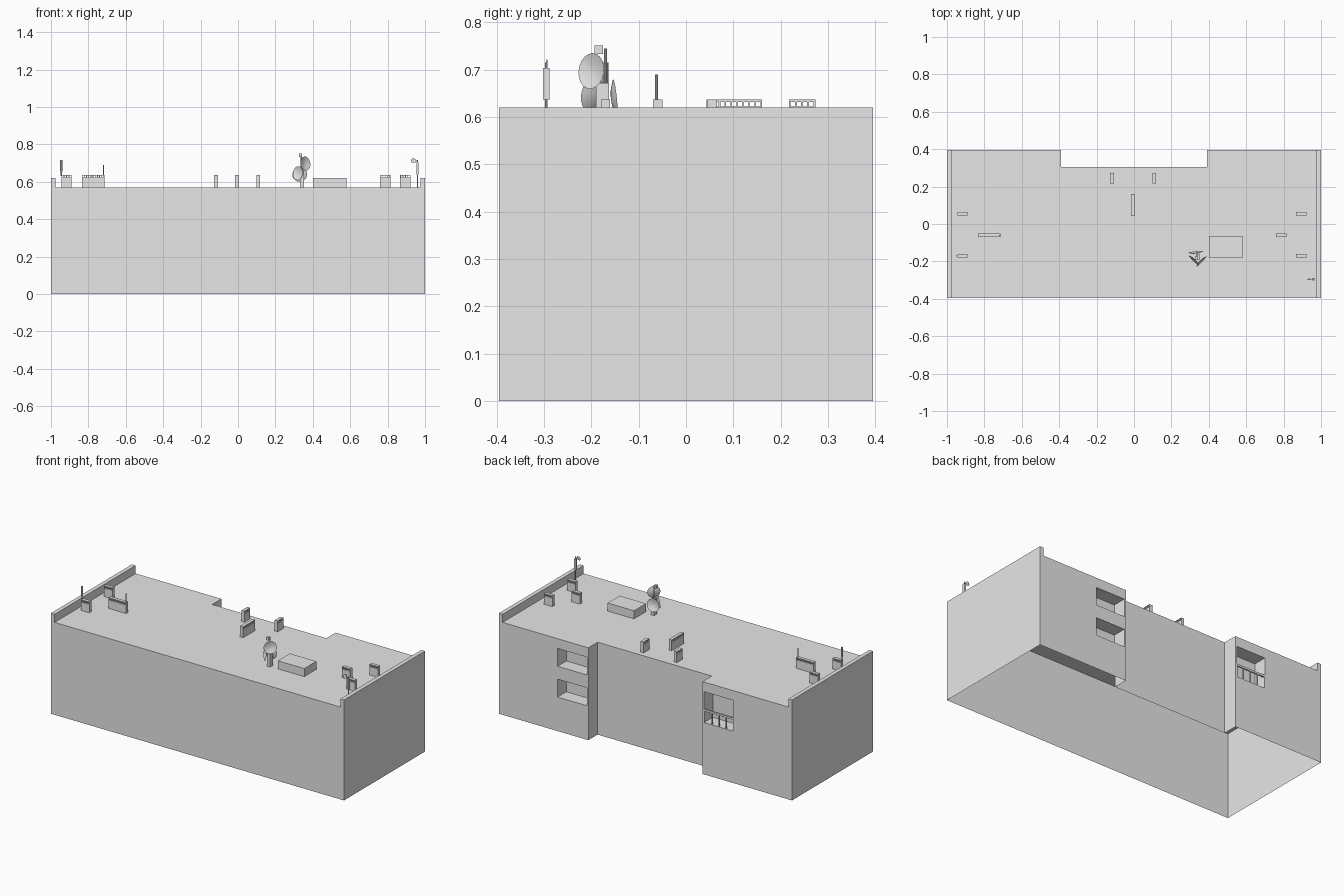
import bpy, bmesh
from mathutils import Vector

cube = bpy.data.objects.get("Cube")
if cube:
    bpy.data.objects.remove(cube, do_unlink=True)

grey = bpy.data.materials.new("plain_grey")
grey.use_nodes = True
tone = (0.8, 0.8, 0.8, 1)
grey.diffuse_color = tone
grey.node_tree.nodes["Principled BSDF"].inputs["Base Color"].default_value = tone

ROOF, CEILING, BACK, NOTCH = 0.57, 0.53, 0.395, 0.305


def make(name, bm):
    mesh = bpy.data.meshes.new(name)
    bmesh.ops.recalc_face_normals(bm, faces=bm.faces)
    bm.to_mesh(mesh)
    bm.free()
    mesh.materials.append(grey)
    obj = bpy.data.objects.new(name, mesh)
    bpy.context.collection.objects.link(obj)
    return obj


def add_box(bm, x0, x1, y0, y1, z0, z1):
    verts = bmesh.ops.create_cube(bm, size=1)["verts"]
    low, high = Vector((x0, y0, z0)), Vector((x1, y1, z1))
    for v in verts:
        v.co = Vector(low[i] + (v.co[i] + 0.5) * (high[i] - low[i]) for i in range(3))


def box(name, *bounds):
    bm = bmesh.new()
    add_box(bm, *bounds)
    return make(name, bm)


def rod(name, x, y, z0, z1, r):
    bm = bmesh.new()
    bmesh.ops.create_cone(bm, cap_ends=True, segments=8, radius1=r, radius2=r, depth=z1 - z0)
    bmesh.ops.translate(bm, verts=bm.verts, vec=(x, y, (z0 + z1) / 2))
    return make(name, bm)


def dish(name, centre, facing, r):
    # shallow bowl opening along the facing direction
    bm = bmesh.new()
    rings = [(0.03, -0.22), (0.5, -0.16), (0.85, -0.05), (1, 0)]
    loops = [bmesh.ops.create_circle(bm, segments=20, radius=a * r)["verts"] for a, _ in rings]
    for loop, (_, h) in zip(loops, rings):
        for v in loop:
            v.co.z = h * r
    bm.faces.new(loops[0])
    for a, b in zip(loops, loops[1:]):
        for i in range(20):
            j = (i + 1) % 20
            bm.faces.new((a[i], a[j], b[j], b[i]))
    turn = Vector(facing).to_track_quat("Z", "Y").to_matrix()
    bmesh.ops.rotate(bm, verts=bm.verts, matrix=turn, cent=(0, 0, 0))
    bmesh.ops.translate(bm, verts=bm.verts, vec=centre)
    obj = make(name, bm)
    obj.data.shade_smooth()
    return obj


# building body: prism with a shallow notch along the back
plan = [(-1, -BACK), (1, -BACK), (1, BACK), (0.39, BACK),
        (0.39, NOTCH), (-0.39, NOTCH), (-0.39, BACK), (-1, BACK)]


def footprint(bm, z):
    return bm.faces.new([bm.verts.new((x, y, z)) for x, y in plan])


bm = bmesh.new()
base = footprint(bm, 0)
top = bmesh.ops.extrude_face_region(bm, geom=[base], use_keep_orig=True)["geom"]
bmesh.ops.translate(bm, verts=[v for v in top if isinstance(v, bmesh.types.BMVert)], vec=(0, 0, ROOF))
body = make("building_body", bm)

# loggia recesses cut in the back wings
bm = bmesh.new()
for x0, x1, z0, z1 in [(0.4, 0.6, 0.4, 0.51), (0.4, 0.6, 0.21, 0.32), (-0.6, -0.4, 0.32, 0.51)]:
    add_box(bm, x0, x1, 0.31, BACK + 0.1, z0, z1)
cutter = make("loggia_cutter", bm)
cutter.hide_render = True
cut = body.modifiers.new("loggias", "BOOLEAN")
cut.operation, cut.object, cut.solver = "DIFFERENCE", cutter, "EXACT"
bpy.context.view_layer.objects.active = body
bpy.ops.object.modifier_apply(modifier=cut.name)
bpy.data.objects.remove(cutter, do_unlink=True)

# open the underside, then add the ceiling
bm = bmesh.new()
bm.from_mesh(body.data)
under = [f for f in bm.faces if f.calc_center_median().z < 0.001]
bmesh.ops.delete(bm, geom=under, context="FACES")
bm.to_mesh(body.data)
bm.free()
bm = bmesh.new()
footprint(bm, CEILING).normal_flip()
make("ceiling", bm)

# end parapets
for side, x in (("right", -1), ("left", 0.975)):
    box(side + "_parapet", x, x + 0.025, -BACK, BACK, ROOF, 0.62)

# open balcony railing
bm = bmesh.new()
add_box(bm, -0.6, -0.4, 0.385, BACK, 0.39, 0.402)
for i in range(5):
    x = -0.6 + i * 0.049
    add_box(bm, x, x + 0.004, 0.385, BACK, 0.32, 0.39)
make("balcony_railing", bm)


def chimney(x, y, length, along_x):
    # vented stack: body, row of small posts, cap
    bm = bmesh.new()

    def part(a0, a1, half, z0, z1):
        if along_x:
            add_box(bm, x + a0, x + a1, y - half, y + half, z0, z1)
        else:
            add_box(bm, x - half, x + half, y + a0, y + a1, z0, z1)

    h = length / 2
    part(-h, h, 0.01, ROOF, 0.622)
    part(-h, h, 0.01, 0.632, 0.637)
    count = max(4, round(length / 0.0125))
    for i in range(count + 1):
        a = -h + (length - 0.004) * i / count
        part(a, a + 0.004, 0.01, 0.622, 0.632)
    make("chimney", bm)


for y in (0.055, -0.17):
    chimney(-0.917, y, 0.056, True)
    chimney(0.895, y, 0.056, True)
chimney(-0.775, -0.06, 0.12, True)
chimney(0.787, -0.06, 0.056, True)
chimney(-0.118, 0.245, 0.056, False)
chimney(0.108, 0.245, 0.056, False)
chimney(-0.005, 0.102, 0.118, False)

# roof hatch
box("roof_hatch", 0.4, 0.58, -0.182, -0.065, ROOF, 0.62)

# satellite dish cluster
box("dish_pillar", 0.332, 0.352, -0.19, -0.163, ROOF, 0.672)
rod("dish_mast", 0.338, -0.17, 0.66, 0.745, 0.003)
box("mast_box", 0.327, 0.343, -0.193, -0.175, 0.733, 0.751)
dish("upper_dish", (0.36, -0.2, 0.697), (0.7, -0.7, 0.1), 0.038)
dish("lower_dish", (0.32, -0.195, 0.645), (-0.7, -0.7, 0.1), 0.038)
dish("rear_dish", (0.33, -0.15, 0.64), (-0.1, 1, 0.1), 0.04)

# slim aerials
rod("chimney_aerial", -0.72, -0.062, 0.63, 0.69, 0.003)
rod("corner_aerial", -0.945, -0.17, 0.63, 0.69, 0.003)
rod("corner_aerial_tip", -0.945, -0.17, 0.655, 0.715, 0.006)

# antenna pole by the left parapet
rod("antenna_pole", 0.96, -0.295, ROOF, 0.715, 0.003)
box("antenna_panel", 0.954, 0.966, -0.302, -0.288, 0.637, 0.703)
box("antenna_arm", 0.94, 0.96, -0.297, -0.293, 0.708, 0.713)
dish("antenna_dish", (0.938, -0.295, 0.712), (0, -1, 0.1), 0.013)
